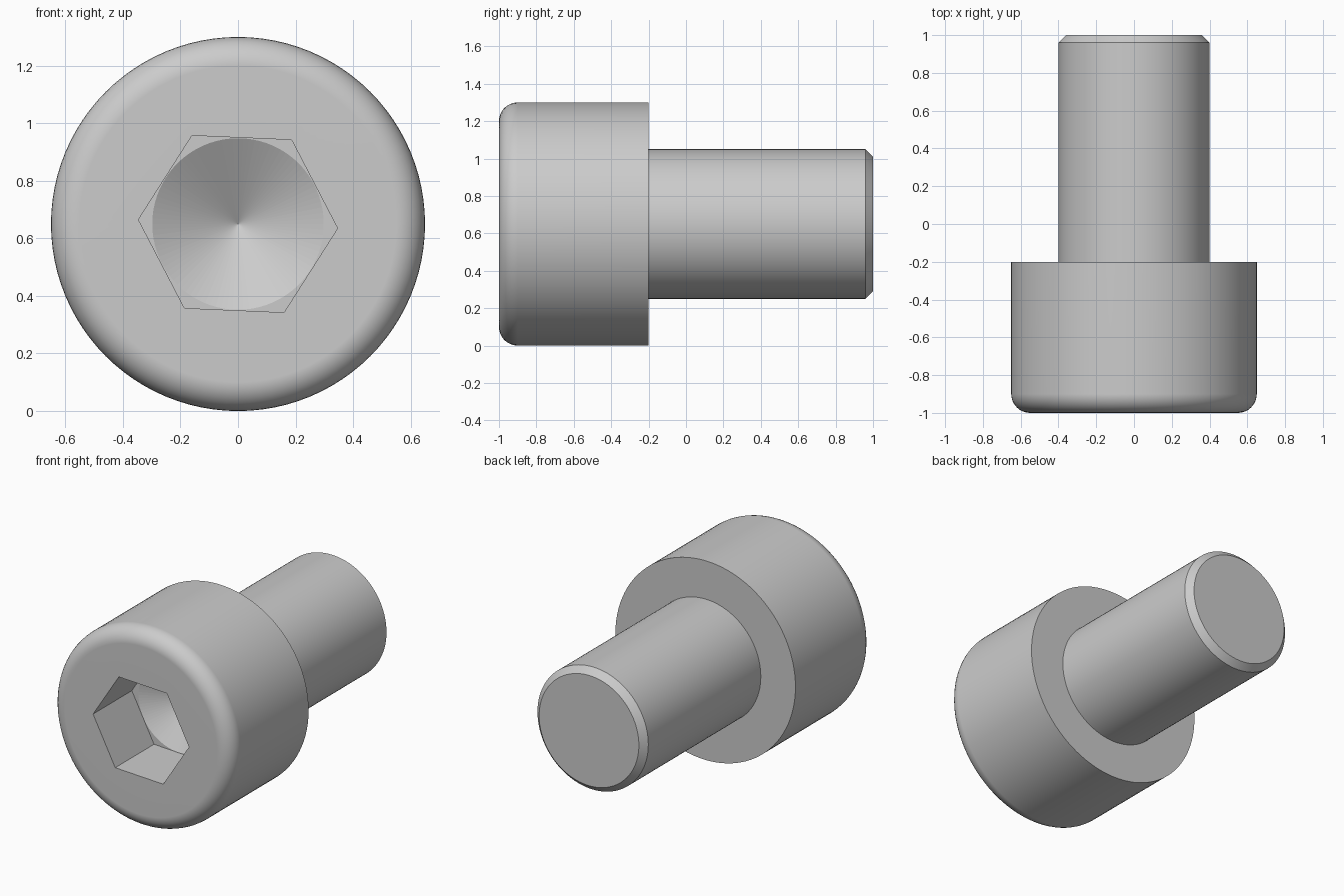
import bpy, bmesh, math
from mathutils import Matrix, Vector

if "Cube" in bpy.data.objects:
    bpy.data.objects.remove(bpy.data.objects["Cube"], do_unlink=True)

SEGMENTS = 96
AXIS_Z = 0.65          # height of the screw axis
HEAD_R, SHANK_R = 0.65, 0.40
FRONT, SHOULDER, TIP = -1.0, -0.2, 1.0
FILLET, CHAMFER = 0.10, 0.04
SOCKET_FLOOR, DRILL_R = -0.6, 0.3

steel = bpy.data.materials.new("steel grey")
steel.use_nodes = True
colour = (0.6, 0.6, 0.6, 1.0)
steel.diffuse_color = colour
steel.node_tree.nodes["Principled BSDF"].inputs["Base Color"].default_value = colour


def make_object(name, bm):
    bmesh.ops.recalc_face_normals(bm, faces=bm.faces)
    mesh = bpy.data.meshes.new(name)
    bm.to_mesh(mesh)
    bm.free()
    mesh.materials.append(steel)
    obj = bpy.data.objects.new(name, mesh)
    bpy.context.collection.objects.link(obj)
    return obj


def lathe(name, profile):
    """Spin (radius, y) points around the screw axis."""
    bm = bmesh.new()
    verts = [bm.verts.new((r, y, AXIS_Z)) for r, y in profile]
    edges = [bm.edges.new(pair) for pair in zip(verts, verts[1:])]
    bmesh.ops.spin(bm, geom=verts + edges, cent=(0, 0, AXIS_Z), axis=(0, 1, 0),
                   angle=math.tau, steps=SEGMENTS, use_duplicate=False)
    bmesh.ops.remove_doubles(bm, verts=bm.verts, dist=1e-5)
    return make_object(name, bm)


def hex_prism(name, radius, y0, y1, turn):
    bm = bmesh.new()
    corners = [(radius * math.cos(turn + i * math.tau / 6), y0,
                AXIS_Z + radius * math.sin(turn + i * math.tau / 6)) for i in range(6)]
    face = bm.faces.new([bm.verts.new(c) for c in corners])
    grown = bmesh.ops.extrude_face_region(bm, geom=[face], use_keep_orig=True)
    moved = [g for g in grown["geom"] if isinstance(g, bmesh.types.BMVert)]
    bmesh.ops.translate(bm, verts=moved, vec=(0, y1 - y0, 0))
    return make_object(name, bm)


def cut(obj, cutters):
    """Apply boolean cuts, then drop the cutters."""
    for cutter in cutters:
        mod = obj.modifiers.new("cut", 'BOOLEAN')
        mod.operation, mod.solver, mod.object = 'DIFFERENCE', 'EXACT', cutter
    graph = bpy.context.evaluated_depsgraph_get()
    mesh = bpy.data.meshes.new_from_object(obj.evaluated_get(graph))
    obj.modifiers.clear()
    obj.data = mesh
    for cutter in cutters:
        bpy.data.objects.remove(cutter, do_unlink=True)


def smooth(obj):
    bpy.ops.object.select_all(action='DESELECT')
    obj.select_set(True)
    bpy.context.view_layer.objects.active = obj
    bpy.ops.object.shade_smooth_by_angle(angle=math.radians(25))
    mod = obj.modifiers.new("even shading", 'WEIGHTED_NORMAL')
    mod.keep_sharp = True


# Cylindrical head with a rounded front rim
rim = [(HEAD_R - FILLET + FILLET * math.sin(a), FRONT + FILLET - FILLET * math.cos(a))
       for a in (i * math.pi / 16 for i in range(9))]
head = lathe("head", [(0, FRONT)] + rim + [(HEAD_R, SHOULDER), (0, SHOULDER)])

# Hex socket with a conical drill point at its floor
socket = hex_prism("socket_cutter", DRILL_R / math.cos(math.pi / 6),
                   FRONT - 0.1, SOCKET_FLOOR, math.radians(-2.5))
drill_r = DRILL_R - 0.002
drill_tip = SOCKET_FLOOR + DRILL_R * math.tan(math.pi / 6)
drill = lathe("drill_cutter", [(0, SOCKET_FLOOR - 0.1), (drill_r, SOCKET_FLOOR - 0.1),
                               (drill_r, SOCKET_FLOOR), (0, drill_tip)])
cut(head, [socket, drill])
smooth(head)

# Keep the drill point crisp so its shading runs cleanly to the apex
for face in head.data.polygons:
    c = face.center
    if math.hypot(c.x, c.z - AXIS_Z) < DRILL_R and SOCKET_FLOOR + 0.01 < c.y < drill_tip:
        face.use_smooth = False

# Plain shank with a chamfered tip, rooted inside the head
shank = lathe("shank", [(0, SHOULDER - 0.05), (SHANK_R, SHOULDER - 0.05),
                        (SHANK_R, TIP - CHAMFER), (SHANK_R - CHAMFER, TIP), (0, TIP)])
smooth(shank)
